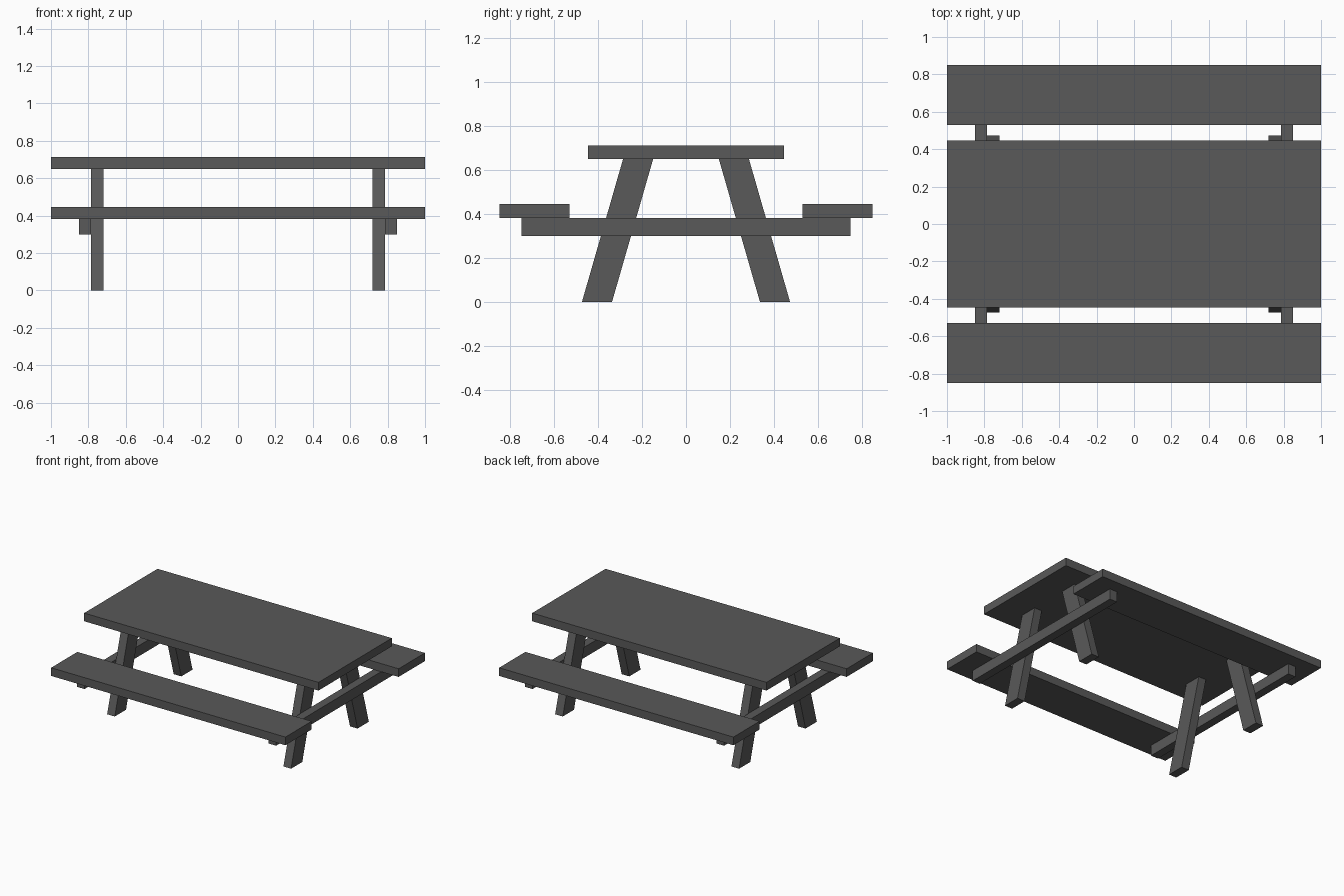
import bpy

if "Cube" in bpy.data.objects:
    bpy.data.objects.remove(bpy.data.objects["Cube"], do_unlink=True)

wood = bpy.data.materials.new("dark_grey")
wood.use_nodes = True
wood.diffuse_color = (0.1, 0.1, 0.1, 1)
wood.node_tree.nodes["Principled BSDF"].inputs["Base Color"].default_value = (0.1, 0.1, 0.1, 1)


def board(name, x, y, z, shift=0):
    """Plank spanning the x, y, z ranges; shift slides its top end along y."""
    verts = [(px, py + (shift if pz == z[1] else 0), pz) for px in x for py in y for pz in z]
    faces = [(0, 1, 3, 2), (4, 6, 7, 5), (0, 4, 5, 1),
             (2, 3, 7, 6), (0, 2, 6, 4), (1, 5, 7, 3)]
    mesh = bpy.data.meshes.new(name)
    mesh.from_pydata(verts, [], faces)
    mesh.materials.append(wood)
    obj = bpy.data.objects.new(name, mesh)
    bpy.context.collection.objects.link(obj)
    return obj


def span(side, near, far):
    """Range between two distances on the chosen side of the centre."""
    return sorted((side * near, side * far))


# Table top
board("table_top", (-1, 1), (-0.447, 0.447), (0.65, 0.713))

# Bench seats
for sy, end in ((-1, "front"), (1, "back")):
    board(f"{end}_seat", (-1, 1), span(sy, 0.53, 0.85), (0.382, 0.445))

# Cross beams and splayed legs
for sx, side in ((-1, "right"), (1, "left")):
    board(f"{side}_cross_beam", span(sx, 0.785, 0.85), (-0.75, 0.75), (0.30, 0.382))
    for sy, end in ((-1, "front"), (1, "back")):
        board(f"{end}_{side}_leg", span(sx, 0.72, 0.785),
              span(sy, 0.337, 0.474), (0, 0.65), shift=-0.187 * sy)
